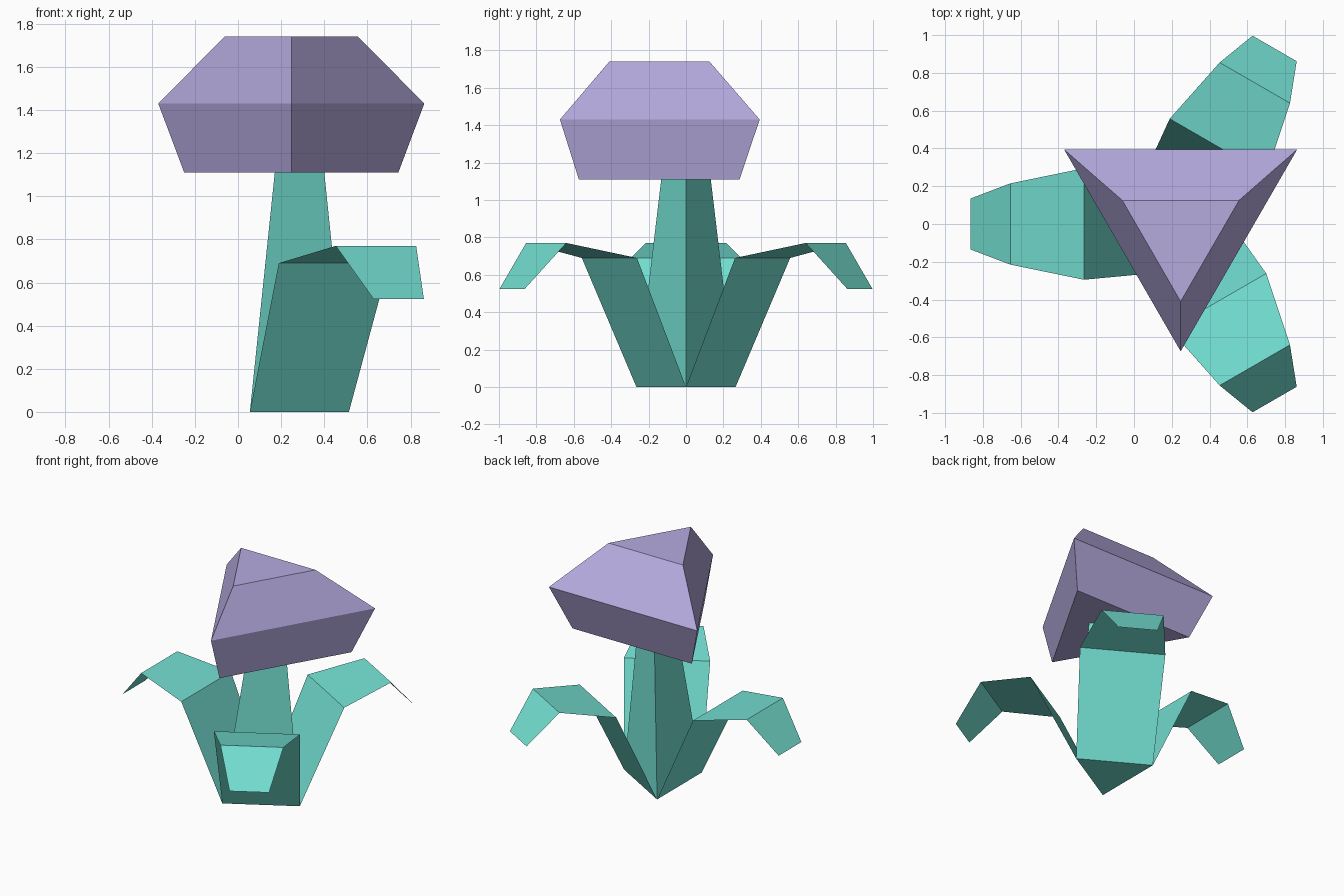
import bpy, bmesh, math
from mathutils import Matrix, Vector

cube = bpy.data.objects.get("Cube")
if cube:
    bpy.data.objects.remove(cube, do_unlink=True)


def material(name, color):
    m = bpy.data.materials.new(name)
    m.use_nodes = True
    m.diffuse_color = color
    m.node_tree.nodes["Principled BSDF"].inputs["Base Color"].default_value = color
    return m


def finish(name, bm, mat):
    mesh = bpy.data.meshes.new(name)
    bm.to_mesh(mesh)
    bm.free()
    mesh.materials.append(mat)
    obj = bpy.data.objects.new(name, mesh)
    bpy.context.collection.objects.link(obj)
    return obj


def triangle_loft(name, levels, start, mat):
    """Closed three-sided solid through levels of (x, y, z, radius)."""
    bm = bmesh.new()
    rings = []
    for x, y, z, r in levels:
        angles = [math.radians(start + 120 * i) for i in range(3)]
        rings.append([bm.verts.new((x + r * math.cos(a), y + r * math.sin(a), z))
                      for a in angles])
    for low, high in zip(rings, rings[1:]):
        for i in range(3):
            j = (i + 1) % 3
            bm.faces.new((low[i], low[j], high[j], high[i]))
    bm.faces.new(rings[0][::-1])
    bm.faces.new(rings[-1])
    return finish(name, bm, mat)


def leaf(name, angle, mat):
    """Folded sheet growing outward from one side of the stem foot."""
    # distance from the stem axis, height, half width
    folds = [(0.153, 0, 0.265), (0.473, 0.69, 0.295),
             (0.863, 0.77, 0.215), (1.073, 0.525, 0.135)]
    turn = Matrix.Rotation(math.radians(angle), 4, 'Z')
    bm = bmesh.new()
    rows = [[bm.verts.new(turn @ Vector((d, s * w, z)) + FOOT) for s in (1, -1)]
            for d, z, w in folds]
    for a, b in zip(rows, rows[1:]):
        bm.faces.new((a[0], a[1], b[1], b[0]))
    return finish(name, bm, mat)


teal = material("teal", (0.171, 0.73, 0.631, 1))
lilac = material("lilac", (0.468, 0.407, 0.738, 1))
FOOT = Vector((0.208, 0, 0))

# Tapered stem
triangle_loft("stem", [(0.208, 0, 0, 0.306), (0.247, 0, 1.11, 0.153)], 0, teal)

# Bulging cap
triangle_loft("cap", [(0.247, 0, 1.11, 0.573), (0.247, 0.038, 1.43, 0.712),
                      (0.247, -0.053, 1.74, 0.357)], -90, lilac)

# Three leaves around the foot
for label, angle in (("right", 180), ("front_left", -60), ("back_left", 60)):
    leaf(label + "_leaf", angle, teal)
